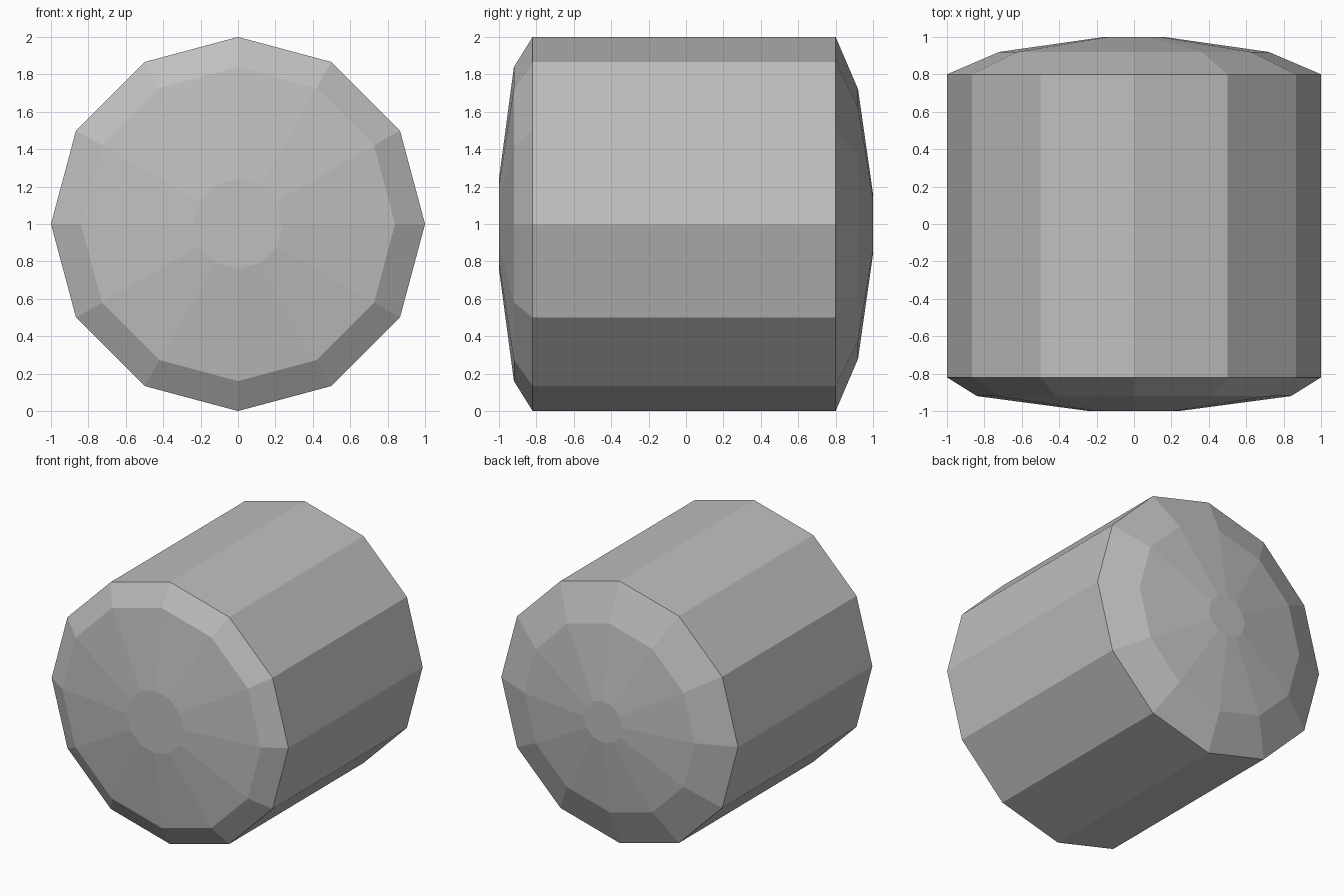
import bpy, bmesh
from math import cos, sin, tau

cube = bpy.data.objects.get("Cube")
if cube:
    bpy.data.objects.remove(cube, do_unlink=True)

SIDES = 12
CENTRE_Z = 1.0
# (y, radius) from the front cap to the back cap
PROFILE = [(-1.0, 0.24), (-0.92, 0.84), (-0.82, 1.0),
           (0.80, 1.0), (0.92, 0.72), (1.0, 0.16)]

# One plain grey
grey = bpy.data.materials.new("grey")
grey.use_nodes = True
colour = (0.52, 0.52, 0.52, 1.0)
grey.diffuse_color = colour
grey.node_tree.nodes["Principled BSDF"].inputs["Base Color"].default_value = colour

# Faceted barrel: rings bridged along y, closed by flat end discs
bm = bmesh.new()
rings = []
for y, radius in PROFILE:
    angles = [tau * i / SIDES for i in range(SIDES)]
    rings.append([bm.verts.new((radius * cos(a), y, CENTRE_Z + radius * sin(a)))
                  for a in angles])
for near, far in zip(rings, rings[1:]):
    for i in range(SIDES):
        j = (i + 1) % SIDES
        bm.faces.new((near[i], near[j], far[j], far[i]))
bm.faces.new(rings[0])
bm.faces.new(rings[-1])
bmesh.ops.recalc_face_normals(bm, faces=bm.faces[:])

mesh = bpy.data.meshes.new("barrel")
bm.to_mesh(mesh)
bm.free()
mesh.materials.append(grey)
bpy.context.collection.objects.link(bpy.data.objects.new("barrel", mesh))
